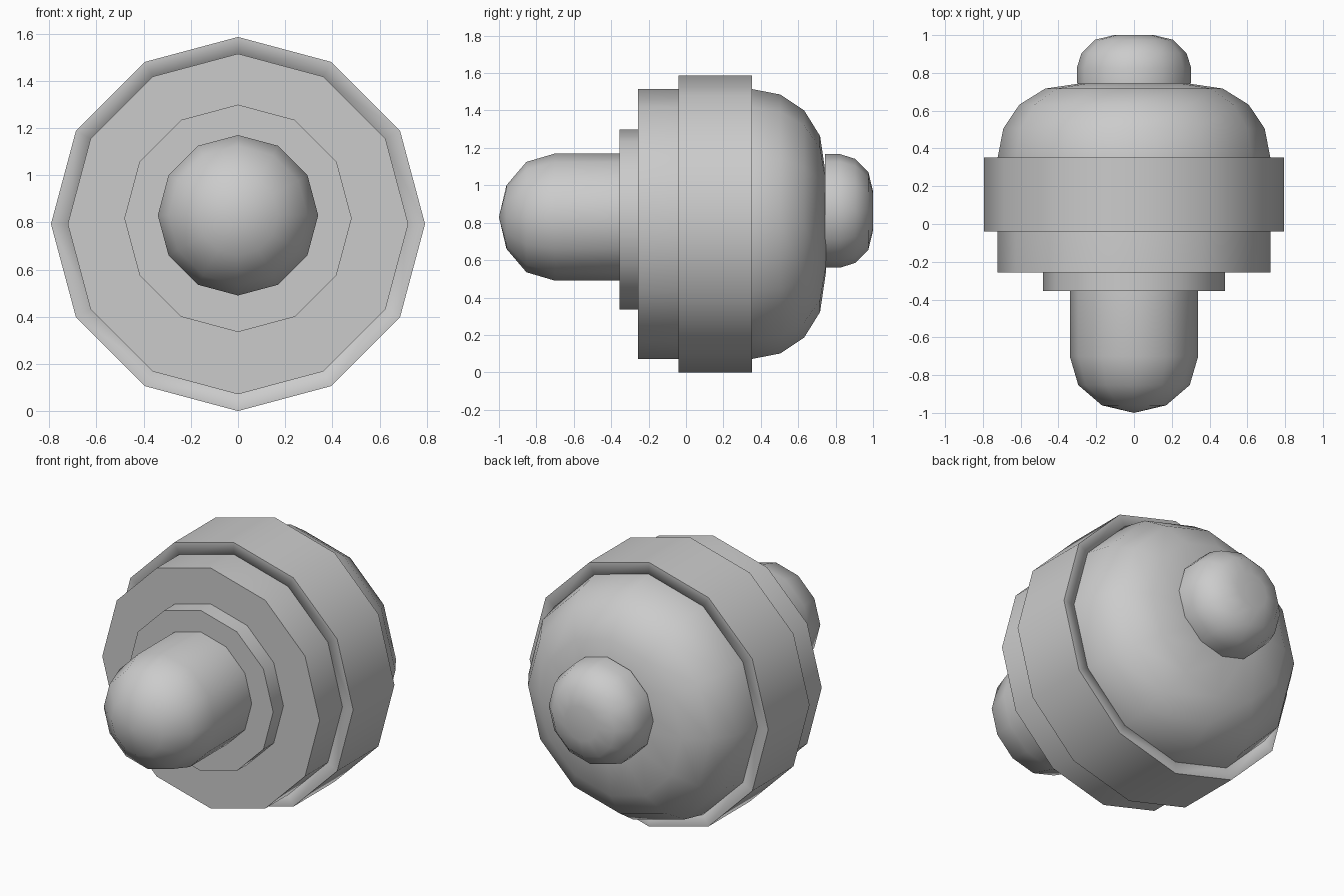
import bpy, bmesh, math

if "Cube" in bpy.data.objects:
    bpy.data.objects.remove(bpy.data.objects["Cube"])

SIDES = 12


def lathe(name, profile, zc, closed=False, soft_radius=0.0):
    """Turn (y, radius) points around the y direction at height zc.
    Ends are capped, or the profile is closed on itself for a hollow ring.
    Edges within soft_radius of the axis stay smooth."""
    bm = bmesh.new()
    rings = []
    for y, r in profile:
        if r == 0:
            rings.append([bm.verts.new((0, y, zc))] * SIDES)
            continue
        rings.append([bm.verts.new((r * math.sin(2 * math.pi * i / SIDES), y,
                                    zc + r * math.cos(2 * math.pi * i / SIDES)))
                      for i in range(SIDES)])
    pairs = list(zip(rings, rings[1:]))
    if closed:
        pairs.append((rings[-1], rings[0]))
    for a, b in pairs:
        for i in range(SIDES):
            j = (i + 1) % SIDES
            bm.faces.new(list(dict.fromkeys((a[i], a[j], b[j], b[i]))))
    if not closed:
        for ring, (y, r) in ((rings[0], profile[0]), (rings[-1], profile[-1])):
            if r > 0:
                bm.faces.new(ring)
    bmesh.ops.recalc_face_normals(bm, faces=bm.faces)
    for f in bm.faces:
        f.smooth = True
    for e in bm.edges:
        near = all(math.hypot(v.co.x, v.co.z - zc) < soft_radius for v in e.verts)
        e.smooth = near or e.calc_face_angle(0) < math.radians(40)
    mesh = bpy.data.meshes.new(name)
    bm.to_mesh(mesh)
    bm.free()
    obj = bpy.data.objects.new(name, mesh)
    bpy.context.collection.objects.link(obj)
    return obj


# Main drum with rounded back
lathe("body", [(-0.257, 0.722), (0.35, 0.722), (0.505, 0.692), (0.632, 0.607),
               (0.717, 0.47), (0.748, 0.26)], 0.793)

# Wide band around the drum, with soft inner rim
lathe("outer_band", [(-0.04, 0.793), (0.352, 0.793), (0.352, 0.712), (-0.04, 0.712)],
      0.793, closed=True, soft_radius=0.75)

# Stepped disc behind the nose
lathe("front_flange", [(-0.355, 0.482), (-0.25, 0.482)], 0.817)

# Round-ended nose
lathe("front_nose", [(-1.0, 0), (-0.96, 0.17), (-0.853, 0.295), (-0.70, 0.34),
                     (-0.35, 0.34)], 0.83)

# Rounded knob on the back
lathe("back_knob", [(0.743, 0.303), (0.825, 0.303), (0.905, 0.278), (0.975, 0.208),
                    (1.0, 0.105)], 0.863)
